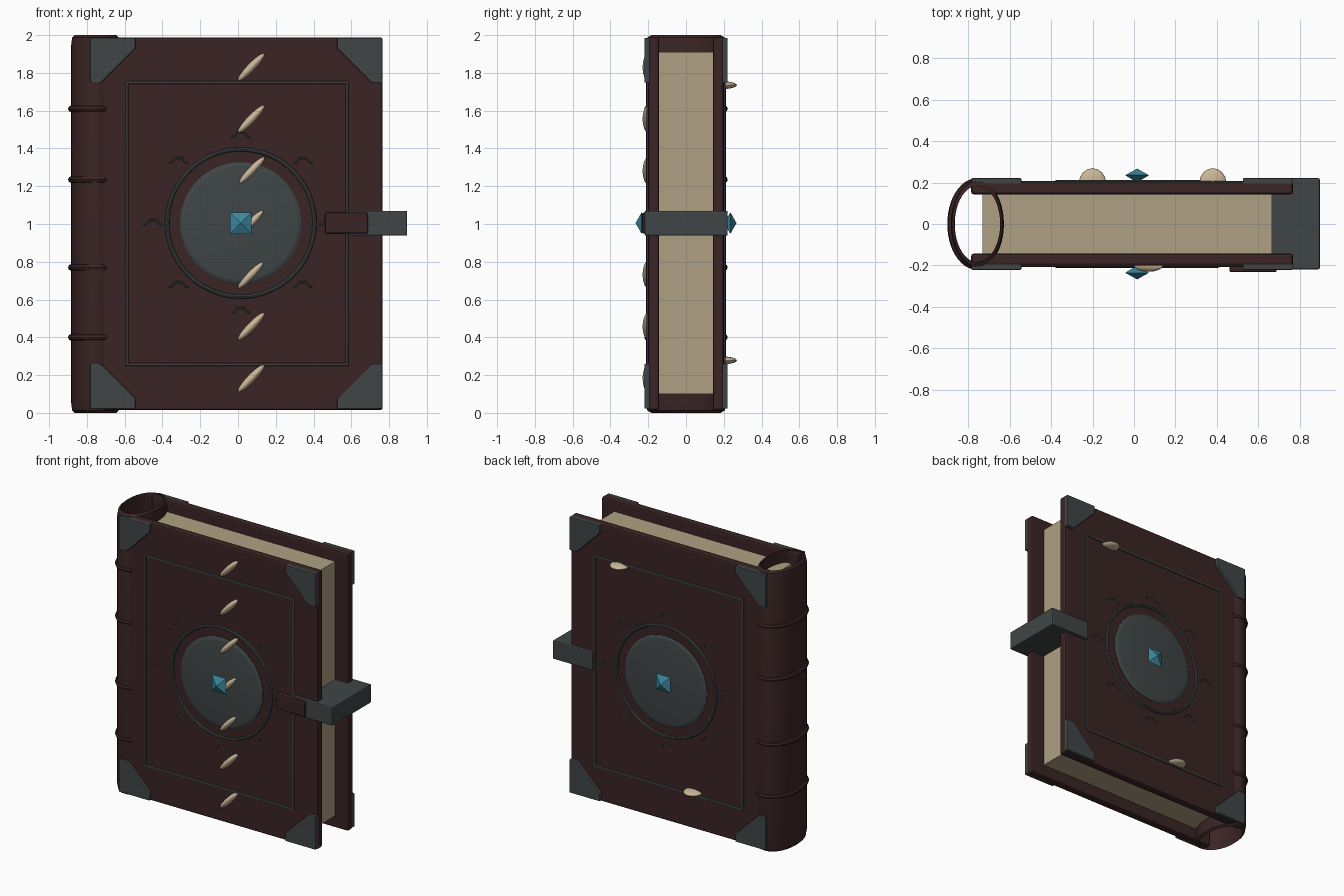
import bpy, bmesh, math
from mathutils import Matrix, Vector

if "Cube" in bpy.data.objects:
    bpy.data.objects.remove(bpy.data.objects["Cube"])


def material(name, rgb):
    m = bpy.data.materials.new(name)
    m.diffuse_color = (*rgb, 1)
    m.use_nodes = True
    m.node_tree.nodes["Principled BSDF"].inputs["Base Color"].default_value = m.diffuse_color
    return m


LEATHER = material("dark leather", (0.043, 0.018, 0.018))
METAL = material("dark iron", (0.05, 0.06, 0.06))
PAPER = material("old paper", (0.43, 0.355, 0.225))
BONE = material("bone", (0.58, 0.47, 0.31))
GEM = material("teal crystal", (0.045, 0.25, 0.34))
CX, CZ = 0.015, 1.005      # emblem centre
FACE = 0.2                 # cover outer surface


def finish(name, bm, mat, smooth=True, bevel=0):
    bmesh.ops.recalc_face_normals(bm, faces=bm.faces)
    me = bpy.data.meshes.new(name)
    bm.to_mesh(me)
    bm.free()
    me.materials.append(mat)
    ob = bpy.data.objects.new(name, me)
    bpy.context.collection.objects.link(ob)
    if bevel:
        mod = ob.modifiers.new("bevel", 'BEVEL')
        mod.width, mod.segments = bevel, 2
    if smooth:
        bpy.ops.object.select_all(action='DESELECT')
        ob.select_set(True)
        bpy.context.view_layer.objects.active = ob
        bpy.ops.object.shade_smooth_by_angle(angle=math.radians(35))
    return ob


def box(name, lo, hi, mat, bevel=0):
    bm = bmesh.new()
    lo, hi = Vector(lo), Vector(hi)
    bmesh.ops.create_cube(bm, size=1, matrix=Matrix.Translation((lo + hi) / 2) @ Matrix.Diagonal((*(hi - lo), 1)))
    return finish(name, bm, mat, False, bevel)


def plate(name, pts, y0, y1, mat, bevel=0):
    """Outline in x, z extruded from y0 to y1."""
    bm = bmesh.new()
    f = bm.faces.new([bm.verts.new((x, y0, z)) for x, z in pts])
    ext = bmesh.ops.extrude_face_region(bm, geom=[f])["geom"]
    bmesh.ops.translate(bm, vec=(0, y1 - y0, 0), verts=[v for v in ext if isinstance(v, bmesh.types.BMVert)])
    return finish(name, bm, mat, False, bevel)


def tube(name, pts, r, mat, closed=False, sides=8):
    """Round rod along a path, mitred at each point."""
    bm = bmesh.new()
    pts = [Vector(p) for p in pts]
    n = len(pts)
    normal = (pts[1] - pts[0]).cross(pts[2] - pts[1]).normalized()
    rings = []
    for i, p in enumerate(pts):
        a = pts[i - 1] if closed or i else p
        b = pts[(i + 1) % n] if closed or i < n - 1 else p
        d1, d2 = (p - a).normalized(), (b - p).normalized()
        d = (d1 + d2).normalized()
        out = d.cross(normal).normalized()
        k = 1 / max(0.5, d.dot(d2 if d2.length else d1))
        rings.append([bm.verts.new(p + r * (math.cos(t) * out * k + math.sin(t) * normal))
                      for t in (math.tau * j / sides for j in range(sides))])
    for i in range(n if closed else n - 1):
        q, w = rings[i], rings[(i + 1) % n]
        for j in range(sides):
            bm.faces.new((q[j], q[(j + 1) % sides], w[(j + 1) % sides], w[j]))
    if not closed:
        bm.faces.new(rings[0])
        bm.faces.new(rings[-1])
    return finish(name, bm, mat)


def ellipsoid(name, centre, radii, mat, tilt=0):
    bm = bmesh.new()
    m = Matrix.Translation(centre) @ Matrix.Rotation(tilt, 4, 'Y') @ Matrix.Diagonal((*radii, 1))
    bmesh.ops.create_uvsphere(bm, u_segments=16, v_segments=12, radius=1, matrix=m)
    return finish(name, bm, mat)


def lathe(name, profile, mat, move, seg=48, closed=False):
    """Profile of (radius, height) turned about z, then moved by a matrix."""
    bm = bmesh.new()
    rings = [[bm.verts.new((r * math.cos(math.tau * i / seg), r * math.sin(math.tau * i / seg), h))
              for i in range(seg)] for r, h in profile]
    pairs = list(zip(rings, rings[1:])) + ([(rings[-1], rings[0])] if closed else [])
    for a, b in pairs:
        for i in range(seg):
            j = (i + 1) % seg
            bm.faces.new((a[i], a[j], b[j], b[i]))
    if not closed:
        bm.faces.new(rings[0])
        bm.faces.new(rings[-1])
    bmesh.ops.transform(bm, matrix=move, verts=bm.verts)
    return finish(name, bm, mat)


# page block
box("page_block", (-0.73, -0.145, 0.1), (0.665, 0.145, 1.91), PAPER)

# hollow oval spine with softened ends
SX = -0.755
lathe("spine", [(0.86, 0), (0.96, 0.012), (1, 0.05), (1, 1.95), (0.96, 1.988), (0.86, 2), (0.86, 1)], LEATHER,
      Matrix.Translation((SX, 0, 0)) @ Matrix.Diagonal((0.128, 0.213, 1, 1)), closed=True)

# raised bands around the spine
for i, z in enumerate((0.4, 0.77, 1.235, 1.61)):
    tube(f"spine_band_{i + 1}", [(SX + 0.127 * math.cos(t), 0.203 * math.sin(t), z)
         for t in (math.tau * k / 48 for k in range(48))], 0.018, LEATHER, closed=True)

# everything that appears on both covers
for side, s in (("front", -1), ("back", 1)):
    ys = sorted((s * 0.143, s * FACE))
    box(f"{side}_cover", (-0.785, ys[0], 0.015), (0.766, ys[1], 1.988), LEATHER, 0.012)

    # clipped metal corner plates
    for ex, dx in ((-0.783, 1), (0.765, -1)):
        for ez, dz in ((0.022, 1), (1.985, -1)):
            shape = [(0, 0), (0.24, 0), (0.24, 0.055), (0.058, 0.237), (0, 0.237)]
            plate(f"{side}_corner", [(ex + dx * a, ez + dz * b) for a, b in shape],
                  s * 0.19, s * 0.221, METAL, 0.005)

    # thin border frame
    y = s * FACE
    tube(f"{side}_border", [(-0.588, y, 0.257), (0.578, y, 0.257), (0.578, y, 1.75), (-0.588, y, 1.75)],
         0.008, METAL, closed=True)

    # emblem: disc, ring, crystal
    out = Matrix.Translation((CX, 0, CZ)) @ Matrix.Rotation(-s * math.pi / 2, 4, 'X')
    lathe(f"{side}_disc", [(0.322, 0.19), (0.322, 0.203), (0.312, 0.21), (0.295, 0.213)], METAL, out)
    tube(f"{side}_ring", [(CX + 0.39 * math.cos(t), y, CZ + 0.39 * math.sin(t))
         for t in (math.tau * k / 64 for k in range(64))], 0.011, METAL, closed=True)
    bm = bmesh.new()
    for h in (0.267, 0.2):
        tip = bm.verts.new((CX, s * h, CZ))
        rim = [bm.verts.new((CX + a * 0.057, s * 0.235, CZ + b * 0.057))
               for a, b in ((1, 1), (-1, 1), (-1, -1), (1, -1))]
        for k in range(4):
            bm.faces.new((tip, rim[k], rim[(k + 1) % 4]))
    bmesh.ops.remove_doubles(bm, verts=bm.verts, dist=0.0001)
    finish(f"{side}_crystal", bm, GEM, False)

    # small arched marks around the ring
    for k in range(8):
        mx = CX + 0.465 * math.cos(k * math.pi / 4)
        mz = CZ + 0.465 * math.sin(k * math.pi / 4)
        arch = ((-0.052, -0.01), (-0.035, -0.006), (-0.018, 0.016), (0.018, 0.016), (0.035, -0.006), (0.052, -0.01))
        tube(f"{side}_mark_{k + 1}", [(mx + a, s * 0.201, mz + b) for a, b in arch], 0.005, METAL, sides=6)

# slanted bone slivers down the front
for i in range(7):
    ellipsoid(f"front_bone_{i + 1}", (0.07, -0.2, 0.183 + i * 0.2745), (0.1, 0.03, 0.021), BONE, -math.radians(46))

# bone studs on the back
for i, (x, z) in enumerate(((0.38, 1.735), (-0.2, 0.278))):
    ellipsoid(f"back_bone_{i + 1}", (x, 0.2, z), (0.065, 0.069, 0.02), BONE)

# clasp block and leather strap
box("clasp", (0.58, -0.219, 0.938), (0.896, 0.221, 1.07), METAL, 0.008)
box("clasp_strap", (0.46, -0.232, 0.95), (0.688, -0.195, 1.06), LEATHER, 0.008)
